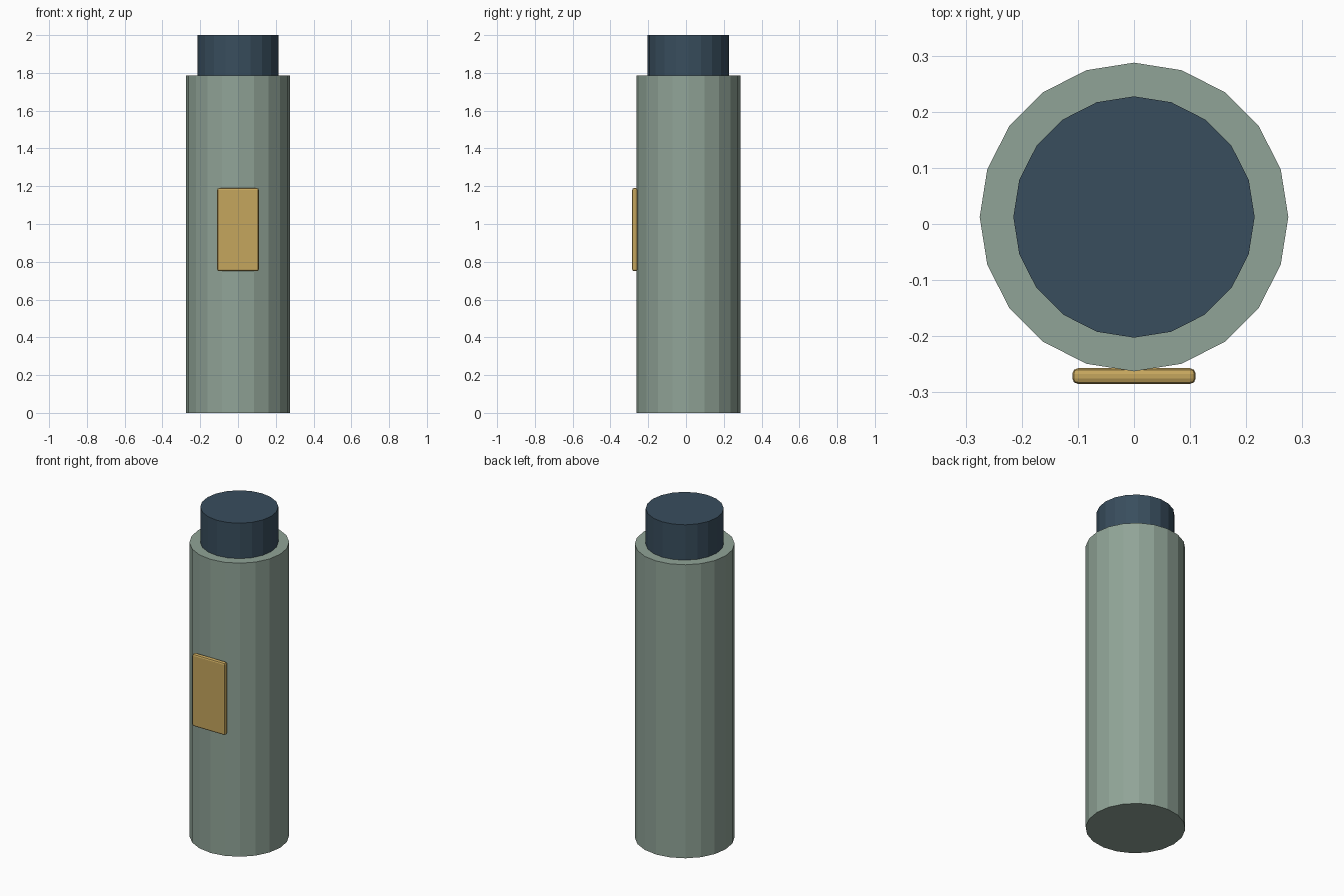
import bpy

if "Cube" in bpy.data.objects:
    bpy.data.objects.remove(bpy.data.objects["Cube"])

CENTRE_Y = 0.0125


def material(name, color):
    mat = bpy.data.materials.new(name)
    mat.diffuse_color = (*color, 1.0)
    mat.use_nodes = True
    mat.node_tree.nodes["Principled BSDF"].inputs["Base Color"].default_value = mat.diffuse_color
    return mat


def cylinder(name, radius, z0, z1, mat):
    bpy.ops.mesh.primitive_cylinder_add(
        vertices=20, radius=radius, depth=z1 - z0,
        location=(0, CENTRE_Y, (z0 + z1) / 2))
    obj = bpy.context.object
    obj.name = name
    obj.data.materials.append(mat)
    return obj


green = material("sage_green", (0.28, 0.37, 0.31))
navy = material("dark_blue", (0.04, 0.075, 0.11))
gold = material("gold", (0.56, 0.38, 0.11))

# Main tube and narrower cap, both 20-sided
cylinder("body", 0.275, 0.0, 1.785, green)
cylinder("cap", 0.215, 1.785, 2.0, navy)

# Thin plate on the front with softened edges
bpy.ops.mesh.primitive_cube_add(size=1, location=(0, -0.271, 0.97))
plate = bpy.context.object
plate.name = "front_plate"
plate.scale = (0.22, 0.028, 0.44)
bpy.ops.object.transform_apply(location=False, rotation=False, scale=True)
bevel = plate.modifiers.new("soft_edges", 'BEVEL')
bevel.width = 0.01
bevel.segments = 2
plate.data.materials.append(gold)
